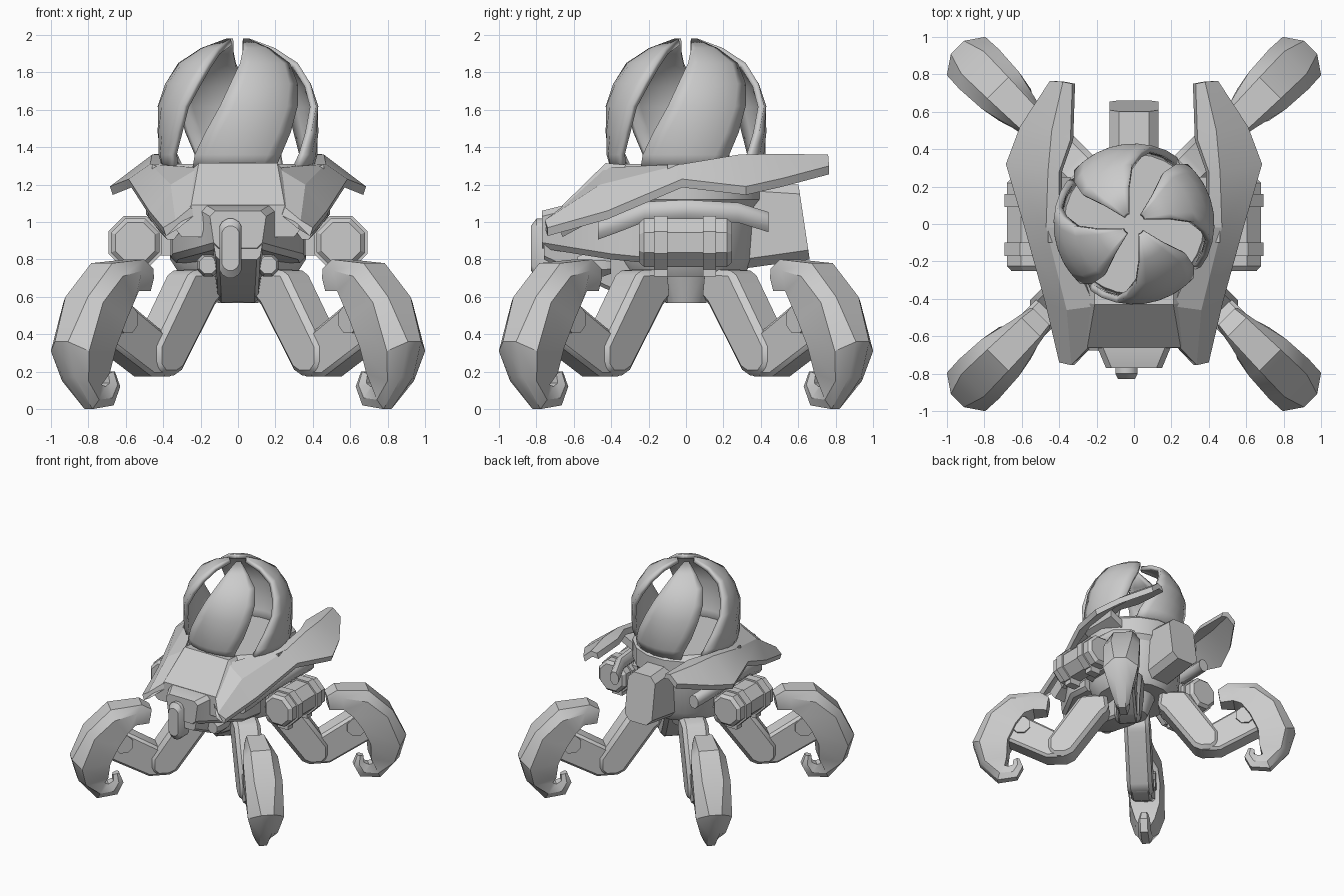
import bpy, bmesh, math
from mathutils import Matrix, Vector

if "Cube" in bpy.data.objects:
    bpy.data.objects.remove(bpy.data.objects["Cube"])

grey = bpy.data.materials.new("hull grey")
grey.diffuse_color = (0.6, 0.6, 0.6, 1)
grey.use_nodes = True
grey.node_tree.nodes["Principled BSDF"].inputs["Base Color"].default_value = grey.diffuse_color


def finish(name, bm, angle=30, bevel=0, rot=0):
    bmesh.ops.recalc_face_normals(bm, faces=bm.faces)
    if bevel:
        sharp = [e for e in bm.edges if len(e.link_faces) == 2 and e.calc_face_angle() > 0.6]
        bmesh.ops.bevel(bm, geom=sharp, offset=bevel, segments=1, affect='EDGES', clamp_overlap=True)
    if rot:
        bmesh.ops.rotate(bm, verts=bm.verts, matrix=Matrix.Rotation(rot, 3, 'Z'))
    me = bpy.data.meshes.new(name)
    bm.to_mesh(me)
    bm.free()
    ob = bpy.data.objects.new(name, me)
    bpy.context.collection.objects.link(ob)
    me.materials.append(grey)
    bpy.ops.object.select_all(action='DESELECT')
    ob.select_set(True)
    bpy.context.view_layer.objects.active = ob
    bpy.ops.object.shade_smooth_by_angle(angle=math.radians(angle))
    return ob


def loft(name, rings, **kw):
    """Skin closed rings of equal length and cap both ends."""
    bm = bmesh.new()
    vs = [[bm.verts.new(p) for p in r] for r in rings]
    n = len(vs[0])
    for a, b in zip(vs, vs[1:]):
        for i in range(n):
            j = (i + 1) % n
            bm.faces.new((a[i], a[j], b[j], b[i]))
    bm.faces.new(vs[0])
    bm.faces.new(vs[-1][::-1])
    return finish(name, bm, **kw)


def prism(name, pts, w, **kw):
    """Side profile (r, z) given a thickness across y."""
    return loft(name, [[(r, s, z) for r, z in pts] for s in (-w, w)], **kw)


def turned(name, prof, c, axis='Z', n=8, phase=0.5, **kw):
    """Turned part: profile of (radius, position along the axis) about c."""
    rings = []
    for r, h in prof:
        ring = []
        for i in range(n):
            a = 2 * math.pi * (i + phase) / n
            u, v = r * math.cos(a), r * math.sin(a)
            p = (u, v, h) if axis == 'Z' else (u, h, v)
            ring.append(Vector(p) + Vector(c))
        rings.append(ring)
    return loft(name, rings, **kw)


# Four diagonal legs
CLAW = [  # outer r z, middle r z, inner r z, half widths
    (.70, .75, .71, .70, .72, .63, .06, .075, .06),
    (.78, .80, .82, .74, .83, .63, .07, .095, .08),
    (1.03, .78, 1.01, .71, .90, .58, .08, .14, .12),
    (1.22, .60, 1.17, .57, .97, .48, .085, .15, .13),
    (1.335, .36, 1.27, .31, 1.04, .33, .05, .145, .12),
    (1.28, .17, 1.23, .15, 1.05, .19, .045, .10, .08),
    (1.13, .00, 1.11, .05, 1.07, .13, .03, .06, .04),
    (.97, .02, 1.00, .06, 1.04, .12, .03, .05, .04),
    (.92, .12, .96, .13, 1.00, .14, .03, .05, .03),
    (.95, .20, .97, .20, 1.00, .19, .02, .03, .02)]
claw_rings = [[(a, -p, b), (a, p, b), (c, q, d), (e, s, f), (e, -s, f), (c, -q, d)]
              for a, b, c, d, e, f, p, q, s in CLAW]
THIGH = [(.20, .60), (.25, .56), (.50, .21), (.56, .18), (.66, .18), (.71, .23), (.71, .34), (.44, .74), (.22, .75)]
SHIN = [(.52, .22), (.56, .175), (.72, .175), (1.10, .38), (1.10, .50), (.93, .59), (.66, .43), (.52, .34)]
for k in range(4):
    rot = math.radians(45 + 90 * k)
    loft("claw_foot", claw_rings, rot=rot, angle=32)
    prism("thigh", THIGH, .105, bevel=.03, rot=rot)
    prism("shin", SHIN, .085, bevel=.02, rot=rot)
    turned("ankle_pin", [(.08, -.10), (.08, .10)], (.93, 0, .48), 'Y', 8, rot=rot)

# Central body and lower hub
turned("body_core", [(.11, .567), (.17, .73), (.31, .71), (.37, .80), (.39, 1.08), (.42, 1.12), (.42, 1.27), (.38, 1.31)],
       (0, 0, 0), n=16)


def xsec(y, w0, z0, w1, z1, c=.03):
    """Chamfered cross-section, w0 wide at z0 and w1 wide at z1."""
    return [(-w0 + c, y, z0), (w0 - c, y, z0), (w0, y, z0 + c), (w1, y, z1 - c),
            (w1 - c, y, z1), (-w1 + c, y, z1), (-w1, y, z1 - c), (-w0, y, z0 + c)]


# Rear pod with slanted end
pod = [xsec(.30, .13, .75, .13, 1.22, .05), xsec(.63, .13, .80, .13, 1.20, .05)]
pod[1] = [(x, .66 - (z - .81) * .15, z) for x, y, z in pod[1]]
loft("rear_pod", pod)

# Nose, jaw and offset snout
loft("nose", [xsec(-.20, .36, .78, .36, 1.10), xsec(-.40, .35, .80, .35, 1.08),
              xsec(-.65, .20, .84, .20, 1.09), xsec(-.77, .13, .86, .15, 1.06)])
loft("jaw", [xsec(-.10, .11, .57, .14, .85, .02), xsec(-.38, .11, .62, .14, .85, .02),
             xsec(-.76, .12, .80, .15, 1.02, .02)])
loft("snout", [[(-.04 + .062 * f * math.cos(a), y, .86 + f * (.10 * (1 if math.sin(a) > 0 else -1)
      + .06 * math.sin(a))) for a in [math.pi * (i + .5) / 6 for i in range(12)]]
      for y, f in ((-.70, 1), (-.80, 1), (-.83, .75))])
for s in (-1, 1):
    turned("jaw_joint", [(.05, -.58), (.065, -.54), (.065, -.44), (.05, -.40)], (s * .16, 0, .77), 'Y', 8)

# Front hood
loft("hood", [[(-.36, y0, zl), (-.21, yt, zt), (.21, yt, zt), (.36, y0, zl), (.33, y0, zl - .08), (-.33, y0, zl - .08)]
              for y0, zl, yt, zt in ((-.25, 1.18, -.25, 1.30), (-.40, 1.14, -.43, 1.315))]
     + [[(-.34, -.68, .97), (-.25, -.66, 1.09), (.25, -.66, 1.09), (.34, -.68, .97), (.30, -.66, .92), (-.30, -.66, .92)]],
     angle=15)

# Shoulder fins: inner edge, ridge and outer edge at each station
FIN = [((.25, -.665, 1.08), (.335, -.755, 1.01), (.40, -.74, .97)),
       ((.21, -.44, 1.29), (.36, -.46, 1.20), (.475, -.42, 1.06)),
       ((.40, -.02, 1.31), (.47, -.02, 1.31), (.585, -.02, 1.23)),
       ((.40, .28, 1.36), (.46, .28, 1.36), (.685, .32, 1.19)),
       ((.34, .45, 1.36), (.44, .50, 1.365), (.61, .52, 1.235)),
       ((.33, .75, 1.35), (.38, .76, 1.36), (.45, .765, 1.30))]
# Side engines, straps and rails
for s in (-1, 1):
    loft("shoulder_fin", [[(s * x, y, z) for x, y, z in st]
                          + [(s * (x - .015), y, z - .045) for x, y, z in st[::-1]] for st in FIN], angle=20)
    turned("engine", [(.115, -.25), (.14, -.225), (.14, .22), (.115, .245)], (s * .55, 0, .89), 'Y', 8)
    for y in (-.135, .125):
        turned("engine_strap", [(.155, y - .035), (.155, y + .035)], (s * .55, 0, .89), 'Y', 8)
        loft("strap_foot", [[(s * .55 + a, y + b, z) for a, b in ((-.05, -.035), (.05, -.035), (.05, .035), (-.05, .035))]
                            for z in (.71, .78)])
    loft("engine_mount", [[(s * x, y, z) for y, z in ((-.12, .82), (.12, .82), (.12, .98), (-.12, .98))]
                          for x in (.30, .46)])
    path = [(.36, -.47, .96), (.40, -.36, 1.00), (.44, -.22, 1.055), (.45, 0, 1.065), (.44, .28, 1.05), (.38, .44, 1.00)]
    loft("side_rail", [[(s * (x + .045 * math.cos(a)), y, z + .058 * math.sin(a))
                        for a in [math.pi * (i + .5) / 4 for i in range(8)]] for x, y, z in path], angle=50)
    loft("fin_bracket", [[(s * x, y, z) for y, z in ((-.1, zb), (.25, zb), (.25, zb + .07), (-.1, zb + .07))]
                         for x, zb in ((.34, 1.18), (.46, 1.24))])

# Four twisted dome petals: radius, height, start and end angle
PETAL = [(.40, 1.27, -38, 29), (.425, 1.36, -33, 33), (.43, 1.48, -24, 41), (.43, 1.62, -13, 48),
         (.39, 1.74, -6, 55), (.32, 1.85, 2, 60), (.20, 1.93, 8, 58), (.07, 1.98, 22, 56)]
for k in range(4):
    bm = bmesh.new()
    rows = []
    for r, z, a0, a1 in PETAL:
        row = []
        for i in range(7):
            a = math.radians(-90 + 90 * k + a0 + (a1 - a0) * i / 6)
            row.append(bm.verts.new((r * math.cos(a), r * math.sin(a), z)))
        rows.append(row)
    for a, b in zip(rows, rows[1:]):
        for i in range(6):
            bm.faces.new((a[i], a[i + 1], b[i + 1], b[i]))
    petal = finish("dome_petal", bm, angle=40)
    mod = petal.modifiers.new("thickness", 'SOLIDIFY')
    mod.thickness = .035
    mod.offset = -1
